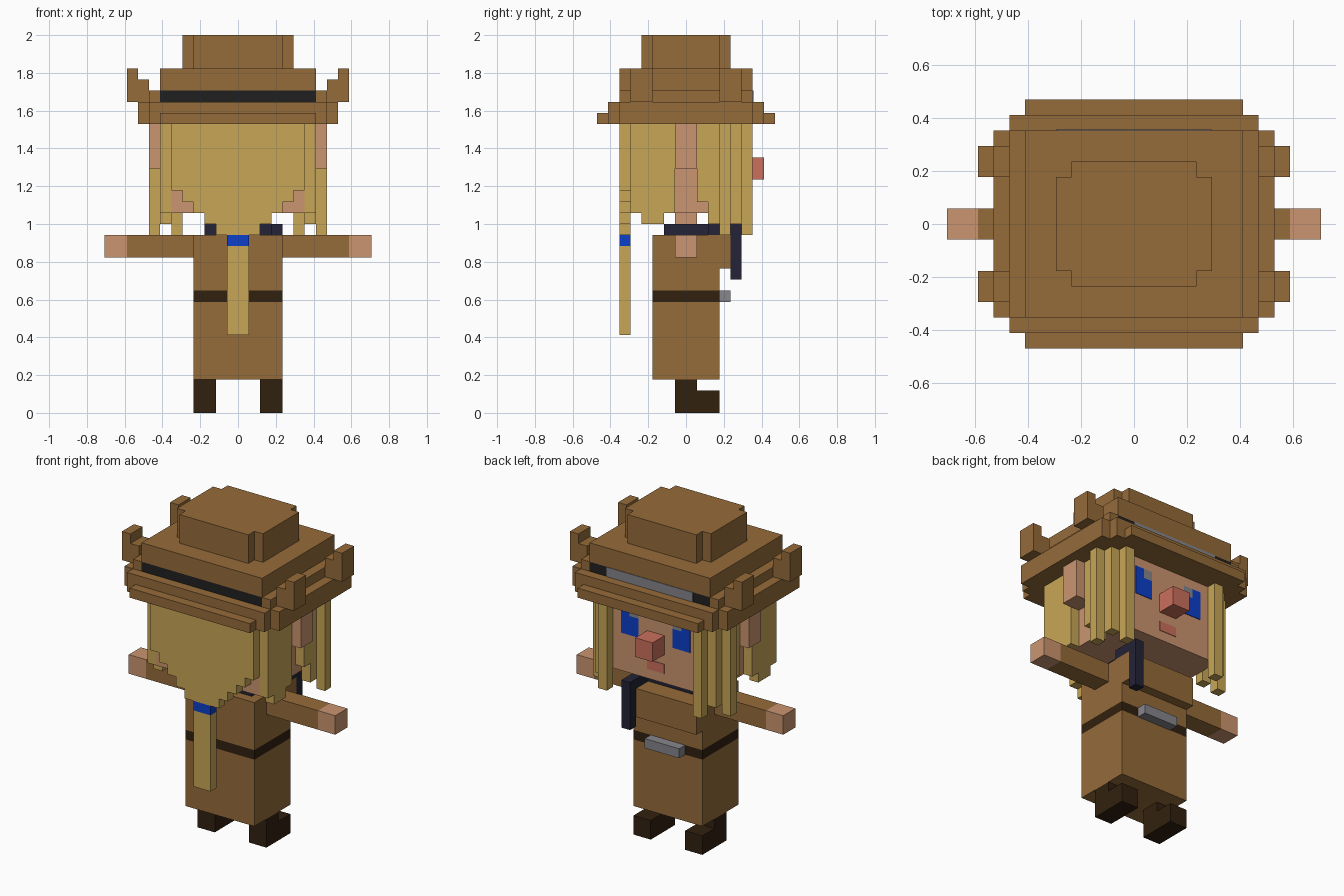
import bpy, bmesh

if "Cube" in bpy.data.objects:
    bpy.data.objects.remove(bpy.data.objects["Cube"])

U = 1 / 17  # one voxel; the model is 34 voxels tall


def material(name, r, g, b):
    lin = [((c / 255 + 0.055) / 1.055) ** 2.4 if c > 10 else c / 255 / 12.92 for c in (r, g, b)]
    m = bpy.data.materials.new(name)
    m.diffuse_color = (*lin, 1)
    m.use_nodes = True
    m.node_tree.nodes["Principled BSDF"].inputs["Base Color"].default_value = m.diffuse_color
    return m


BROWN = material("brown cloth", 149, 107, 58)
HAIR = material("blond hair", 200, 166, 86)
SKIN = material("skin", 203, 149, 112)
ROSE = material("rosy skin", 203, 112, 92)
NAVY = material("navy scarf", 35, 35, 55)
BLUE = material("blue", 12, 62, 200)
DARK = material("dark brown leather", 50, 33, 15)
BLACK = material("black band", 32, 32, 32)
GREY = material("grey metal", 134, 134, 140)


def prism(name, outline, axis, lo, hi, mat):
    """Extrude a 2D outline along y or z (voxel units)."""
    bm = bmesh.new()
    place = (lambda a, b, t: (a, b, t)) if axis == "z" else (lambda a, b, t: (a, t, b))
    rings = [[bm.verts.new([c * U for c in place(a, b, t)]) for a, b in outline] for t in (lo, hi)]
    bm.faces.new(rings[0])
    bm.faces.new(rings[1])
    n = len(outline)
    for i in range(n):
        j = (i + 1) % n
        bm.faces.new((rings[0][i], rings[0][j], rings[1][j], rings[1][i]))
    bmesh.ops.recalc_face_normals(bm, faces=bm.faces)
    me = bpy.data.meshes.new(name)
    bm.to_mesh(me)
    bm.free()
    me.materials.append(mat)
    ob = bpy.data.objects.new(name, me)
    bpy.context.collection.objects.link(ob)
    return ob


def box(name, x, y, z, mat):
    return prism(name, [(x[0], y[0]), (x[1], y[0]), (x[1], y[1]), (x[0], y[1])], "z", z[0], z[1], mat)


def pair(name, x, y, z, mat):
    box("right_" + name, x, y, z, mat)
    box("left_" + name, (-x[1], -x[0]), y, z, mat)


def stepped(name, steps, z, mat):
    """Plate with stepped corners; steps are (half x, half y), widest x first."""
    q = []
    for i, (hx, hy) in enumerate(steps):
        if i:
            q.append((hx, steps[i - 1][1]))
        q.append((hx, hy))
    r = q[::-1]
    outline = q + [(-x, y) for x, y in r] + [(-x, -y) for x, y in q] + [(x, -y) for x, y in r]
    return prism(name, outline, "z", z[0], z[1], mat)


# Boots, robe, belt and buckle
pair("boot_toe", (2, 4), (1, 3), (0, 2), DARK)
pair("boot_leg", (2, 4), (-1, 1), (0, 3), DARK)
box("robe_skirt", (-4, 4), (-3, 3), (3, 10), BROWN)
box("belt", (-4, 4), (-3, 3), (10, 11), DARK)
box("robe_top", (-4, 4), (-3, 3), (11, 16), BROWN)
box("chest", (-4, 4), (3, 4), (13, 16), BROWN)
box("buckle", (-2, 2), (3, 4), (10, 11), GREY)

# Arms
pair("sleeve", (4, 10), (-1, 1), (14, 16), BROWN)
pair("hand", (10, 12), (-1, 1), (14, 16), SKIN)

# Scarf with its hanging end
box("scarf", (-3, 3), (-2, 2), (16, 17), NAVY)
box("scarf_strap", (3, 4), (2, 5), (16, 17), NAVY)
box("scarf_end", (3, 4), (4, 5), (12, 16), NAVY)

# Head and face
box("neck", (-1, 1), (-1, 1), (17, 18), SKIN)
box("head", (-6, 6), (-5, 5), (18, 26), SKIN)
pair("ear", (6, 8), (-1, 1), (22, 26), SKIN)
box("nose", (-1, 1), (5, 7), (21, 23), ROSE)
PLATE = (5, 5.06)
box("mouth", (-1, 1), PLATE, (19, 20), ROSE)
pair("eye_outer", (3, 4), PLATE, (22, 25), BLUE)
pair("eye_inner", (2, 3), PLATE, (22, 24), BLUE)
pair("eye_glint", (2, 3), PLATE, (24, 25), GREY)

# Hair at the back: a sheet with a stepped point, then the ponytail
half = [(6, 26), (6, 20), (5, 20), (5, 19), (4, 19), (4, 18), (3, 18), (3, 17), (2, 17), (2, 16)]
prism("back_hair", half + [(-x, z) for x, z in half[::-1]], "y", -6, -5, HAIR)
box("hair_tie", (-1, 1), (-6, -5), (15, 16), BLUE)
box("ponytail", (-1, 1), (-6, -5), (7, 15), HAIR)

# Side hair strands: inner x, start y, end y, bottom z
for i, (x, y0, y1, z) in enumerate([(6, -5, -4, 18), (6, -4, -2, 17), (6, -2, -1, 18), (6, 1, 2, 19),
                                    (6, 2, 3, 17), (7, 3, 4, 16), (6, 4, 5, 17), (5, 5, 6, 16)]):
    pair("hair_strand_%d" % i, (x, x + 1), (y0, y1), (z, 26), HAIR)

# Hat: brim layers, band, crown and cap
stepped("brim_lower", [(9, 6), (8, 7), (7, 8)], (26, 27), BROWN)
stepped("brim_upper", [(9, 6), (8, 7)], (27, 28), BROWN)
box("hat_band", (-7, 7), (-6, 6), (28, 29), BLACK)
box("band_plate", (-5, 5), (6, 6.06), (28, 29), GREY)
box("crown", (-7, 7), (-6, 6), (29, 31), BROWN)
stepped("cap", [(5, 3), (4, 4)], (31, 34), BROWN)

# Turned-up brim sides with four tabs
pair("brim_rise", (7, 8), (-6, 6), (28, 29), BROWN)
for end, y in (("front", (-5, -3)), ("back", (3, 5))):
    pair(end + "_tab_inner", (8, 9), y, (28, 30), BROWN)
    pair(end + "_tab_outer", (9, 10), y, (28, 31), BROWN)
